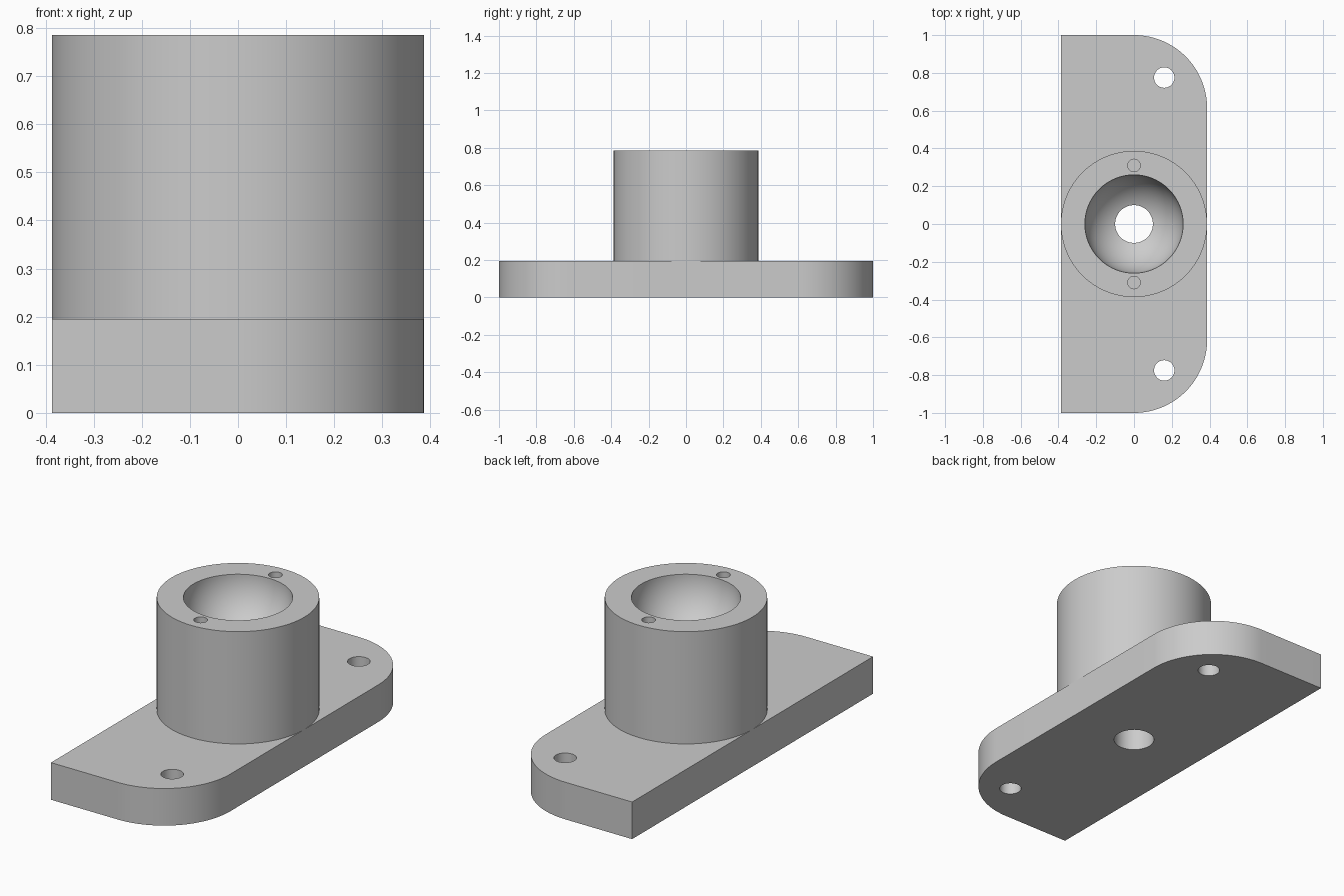
import bpy
import bmesh
from math import sin, cos, asin, pi, radians

if "Cube" in bpy.data.objects:
    bpy.data.objects.remove(bpy.data.objects["Cube"])

HALF_W, HALF_L = 0.387, 1.0
PLATE_H, TOP = 0.195, 0.785
BOWL_R, BORE_R = 0.26, 0.1
SEGMENTS = 96

grey = bpy.data.materials.new("plain grey")
grey.use_nodes = True
colour = (0.6, 0.6, 0.6, 1)
grey.diffuse_color = colour
grey.node_tree.nodes["Principled BSDF"].inputs["Base Color"].default_value = colour


def make_object(name, bm):
    bmesh.ops.recalc_face_normals(bm, faces=bm.faces)
    mesh = bpy.data.meshes.new(name)
    bm.to_mesh(mesh)
    bm.free()
    mesh.materials.append(grey)
    obj = bpy.data.objects.new(name, mesh)
    bpy.context.collection.objects.link(obj)
    return obj


def drill(target, x, y, radius, bottom, top):
    """Cut a vertical round hole and remove the cutter."""
    bpy.ops.mesh.primitive_cylinder_add(
        vertices=48, radius=radius, depth=top - bottom,
        location=(x, y, (top + bottom) / 2))
    cutter = bpy.context.object
    cutter.name = "hole_cutter"
    cutter.hide_render = True
    cutter.data.materials.append(grey)
    mod = target.modifiers.new("hole", "BOOLEAN")
    mod.operation = "DIFFERENCE"
    mod.solver = "EXACT"
    mod.object = cutter
    bpy.ops.object.select_all(action="DESELECT")
    target.select_set(True)
    bpy.context.view_layer.objects.active = target
    bpy.ops.object.modifier_apply(modifier=mod.name)
    bpy.data.objects.remove(cutter)


# Base plate: square corners on one long side, large round corners on the other
arc = [(HALF_W * cos(a), HALF_L - HALF_W + HALF_W * sin(a))
       for a in (i * pi / 2 / 32 for i in range(33))]
outline = arc + [(-HALF_W, HALF_L), (-HALF_W, -HALF_L)]
outline += [(x, -y) for x, y in reversed(arc)]
bm = bmesh.new()
face = bm.faces.new([bm.verts.new((x, y, 0)) for x, y in outline])
extruded = bmesh.ops.extrude_face_region(bm, geom=[face])
bmesh.ops.translate(bm, vec=(0, 0, PLATE_H),
                    verts=[v for v in extruded["geom"] if isinstance(v, bmesh.types.BMVert)])
plate = make_object("base_plate", bm)
for side in (-1, 1):
    drill(plate, 0.16, side * 0.775, 0.054, -0.1, PLATE_H + 0.1)
drill(plate, 0, 0, BORE_R, -0.1, PLATE_H + 0.1)

# Round boss: turned profile with a spherical seat opening into a through bore
end = pi / 2 - asin(BORE_R / BOWL_R)
seat = [(BOWL_R * cos(a), TOP - BOWL_R * sin(a))
        for a in (end * i / 24 for i in range(25))]
profile = [(HALF_W, PLATE_H), (HALF_W, TOP)] + seat + [(BORE_R, PLATE_H)]
bm = bmesh.new()
rings = [[bm.verts.new((r * cos(2 * pi * i / SEGMENTS), r * sin(2 * pi * i / SEGMENTS), z))
          for i in range(SEGMENTS)] for r, z in profile]
for k, ring in enumerate(rings):
    following = rings[(k + 1) % len(rings)]
    for i in range(SEGMENTS):
        j = (i + 1) % SEGMENTS
        bm.faces.new((ring[i], ring[j], following[j], following[i]))
boss = make_object("round_boss", bm)

# Blind pin holes in the rim
for side in (-1, 1):
    drill(boss, 0, side * 0.31, 0.033, TOP - 0.2, TOP + 0.1)

# Smooth curved walls, crisp edges
for obj in (plate, boss):
    bpy.ops.object.select_all(action="DESELECT")
    obj.select_set(True)
    bpy.context.view_layer.objects.active = obj
    bpy.ops.object.shade_smooth_by_angle(angle=radians(30))
